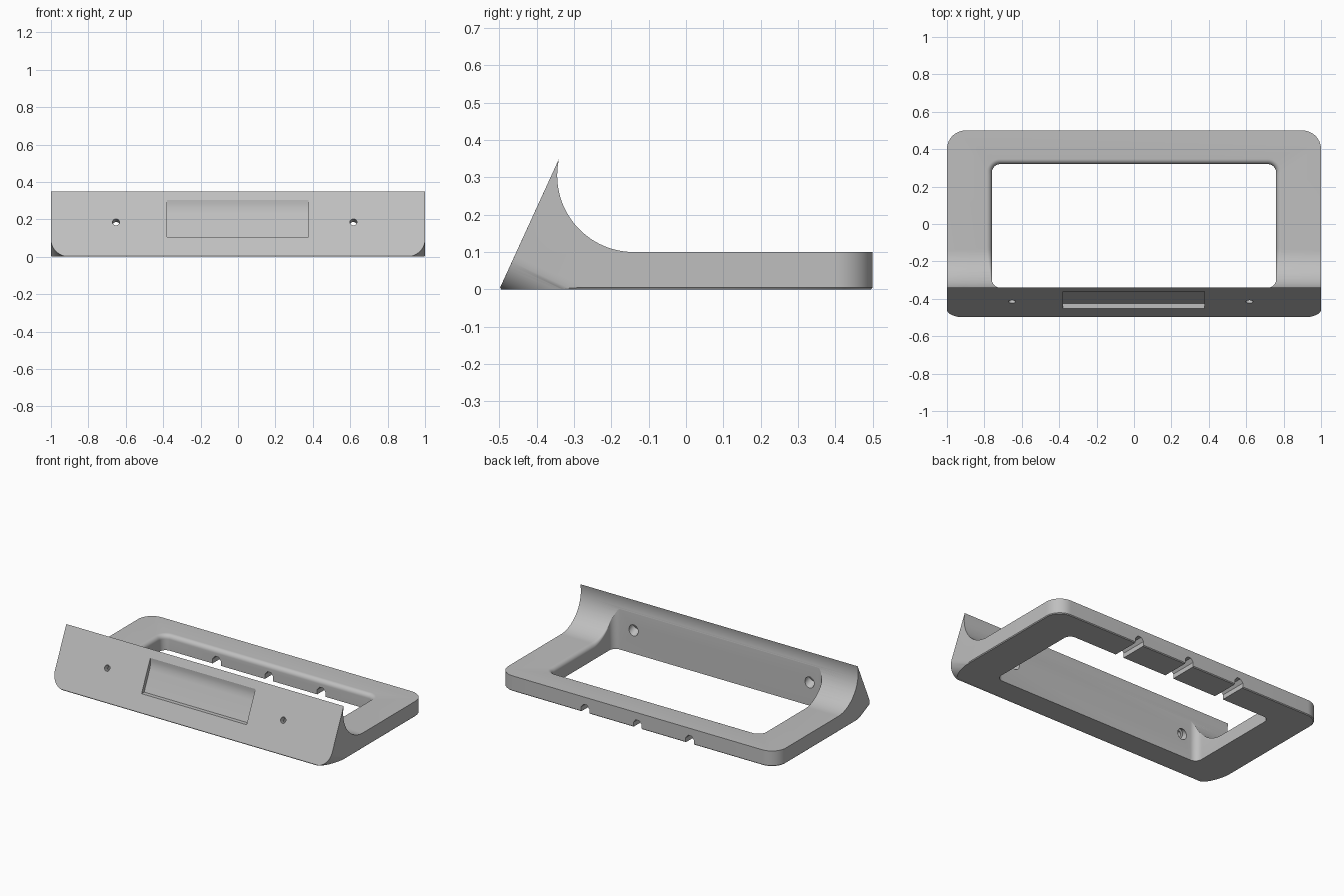
import bpy
import bmesh
from math import sin, cos, pi, radians, sqrt, asin
from mathutils import Vector

if "Cube" in bpy.data.objects:
    bpy.data.objects.remove(bpy.data.objects["Cube"], do_unlink=True)

# Main dimensions
FRONT, BACK, BAR, LIP = -0.5, 0.5, 0.1, 0.35
ARC_Y, ARC_Z, ARC_R = -0.14, 0.305, 0.205
HOLE_X, HOLE_FRONT, HOLE_BACK, HOLE_R = 0.76, -0.341, 0.32, 0.045
RIM = 0.028
LIP_Y = ARC_Y - sqrt(ARC_R ** 2 - (LIP - ARC_Z) ** 2)
FOOT = Vector((0, FRONT, 0))
SLOPE = (Vector((0, LIP_Y, LIP)) - FOOT).normalized()   # up the front face
INWARD = Vector((0, SLOPE.z, -SLOPE.y))                 # into the front face


def to_object(name, bm):
    bmesh.ops.recalc_face_normals(bm, faces=bm.faces)
    mesh = bpy.data.meshes.new(name)
    bm.to_mesh(mesh)
    bm.free()
    obj = bpy.data.objects.new(name, mesh)
    bpy.context.collection.objects.link(obj)
    return obj


def prism(points, vector):
    bm = bmesh.new()
    face = bm.faces.new([bm.verts.new(p) for p in points])
    out = bmesh.ops.extrude_face_region(bm, geom=[face])
    moved = [g for g in out["geom"] if isinstance(g, bmesh.types.BMVert)]
    bmesh.ops.translate(bm, vec=vector, verts=moved)
    return bm


def cut(target, bm):
    cutter = to_object("cutter", bm)
    cutter.hide_render = True
    mod = target.modifiers.new("cut", "BOOLEAN")
    mod.operation, mod.solver, mod.object = "DIFFERENCE", "EXACT", cutter
    bpy.context.view_layer.objects.active = target
    bpy.ops.object.modifier_apply(modifier=mod.name)
    bpy.data.objects.remove(cutter, do_unlink=True)


def top_height(y):
    if y > ARC_Y:
        return BAR
    return ARC_Z - sqrt(max(0, ARC_R ** 2 - (y - ARC_Y) ** 2))


# Body: side profile with concave back of the lip, extruded across
start = pi - asin((LIP - ARC_Z) / ARC_R)
profile = [(FRONT, 0)]
for i in range(41):
    a = start + (1.5 * pi - start) * i / 40
    profile.append((ARC_Y + ARC_R * cos(a), ARC_Z + ARC_R * sin(a)))
profile += [(BACK, BAR), (BACK, 0)]
bm = prism([(-1, y, z) for y, z in profile], Vector((2, 0, 0)))
rear = [e for e in bm.edges if all(v.co.y > BACK - 0.001 for v in e.verts)
        and abs(e.verts[0].co.z - e.verts[1].co.z) > 0.05]
bmesh.ops.bevel(bm, geom=rear, offset=0.1, segments=14, profile=0.5, affect="EDGES")
sole = [e for e in bm.edges if all(v.co.z < 0.0001 for v in e.verts)]
bmesh.ops.bevel(bm, geom=sole, offset=0.005, segments=1, affect="EDGES")
body = to_object("stand_body", bm)

# Rounded lower front corners, cut square to the sloping face
for side in (-1, 1):
    corner = [(0.9, -0.06), (1.06, -0.06), (1.06, 0.1)]
    corner += [(0.9 + 0.1 * cos(a), 0.1 - 0.1 * sin(a))
               for a in (pi / 2 * i / 16 for i in range(17))]
    cut(body, prism([FOOT + Vector((side * x, 0, 0)) + SLOPE * u - INWARD * 0.1
                     for x, u in corner], INWARD * 0.6))

# Opening with a rounded rim that fades out towards the lip
half = []
for i in range(11):
    a = -pi / 2 + pi / 2 * i / 10
    half.append((HOLE_X - HOLE_R, HOLE_FRONT + HOLE_R, a))
for i in range(1, 40):
    y = HOLE_FRONT + HOLE_R + (HOLE_BACK - HOLE_FRONT - 2 * HOLE_R) * i / 40
    half.append((HOLE_X - HOLE_R, y, 0))
for i in range(11):
    half.append((HOLE_X - HOLE_R, HOLE_BACK - HOLE_R, pi / 2 * i / 10))


def ring(bm, theta, rise=0, floor=None):
    right = []
    for cx, cy, a in half:
        y = cy + HOLE_R * sin(a)
        r = RIM * min(1, max(0.03, (y - HOLE_FRONT) / 0.2))
        reach = HOLE_R + r * (1 - cos(theta))
        y = cy + reach * sin(a)
        z = top_height(y) - r * (1 - sin(theta)) + rise
        right.append((cx + reach * cos(a), y, z if floor is None else floor))
    left = [(-x, y, z) for x, y, z in reversed(right)]
    return [bm.verts.new(p) for p in right + left]


bm = bmesh.new()
rings = [ring(bm, 0, floor=-0.1)]
rings += [ring(bm, pi / 2 * i / 8) for i in range(9)]
rings.append(ring(bm, pi / 2, rise=0.03))
n = len(rings[0])
for low, high in zip(rings, rings[1:]):
    for i in range(n):
        j = (i + 1) % n
        bm.faces.new((low[i], low[j], high[j], high[i]))
bm.faces.new(rings[0])
top = rings[-1]
for i in range(n // 2 - 1):
    bm.faces.new((top[i], top[i + 1], top[n - 2 - i], top[n - 1 - i]))
cut(body, bm)

# Recessed panel in the front face, curving out at its top
recess = [(-0.6, 0.105), (-0.425, 0.105), (-0.37, 0.228), (-0.364, 0.245),
          (-0.36, 0.262), (-0.358, 0.28), (-0.359, 0.303), (-0.6, 0.303)]
cut(body, prism([(-0.379, y, z) for y, z in recess], Vector((0.757, 0, 0))))

# Screw holes: narrow through the face, wide bore from behind
for x in (-0.652, 0.617):
    centre = FOOT + Vector((x, 0, 0)) + SLOPE * (0.185 / SLOPE.z)
    for radius, begin in ((0.019, -0.05), (0.033, 0.04)):
        circle = [centre + INWARD * begin + Vector((radius * cos(a), 0, 0))
                  + SLOPE * radius * sin(a)
                  for a in (2 * pi * i / 24 for i in range(24))]
        cut(body, prism(circle, INWARD * (0.2 - begin)))

# Cable notches under the back bar
notch = [(-0.03, -0.05), (0.03, -0.05), (0.03, 0.03),
         (0.012, 0.052), (-0.012, 0.052), (-0.03, 0.03)]
for x in (-0.377, 0, 0.377):
    cut(body, prism([(x + dx, 0.25, z) for dx, z in notch], Vector((0, 0.4, 0))))

# Colour and shading
grey = bpy.data.materials.new("plain grey")
grey.use_nodes = True
grey.diffuse_color = (0.52, 0.52, 0.52, 1)
grey.node_tree.nodes["Principled BSDF"].inputs["Base Color"].default_value = grey.diffuse_color
body.data.materials.clear()
body.data.materials.append(grey)
for poly in body.data.polygons:
    poly.material_index = 0
bpy.ops.object.select_all(action="DESELECT")
body.select_set(True)
bpy.context.view_layer.objects.active = body
bpy.ops.object.shade_smooth_by_angle(angle=radians(30))
